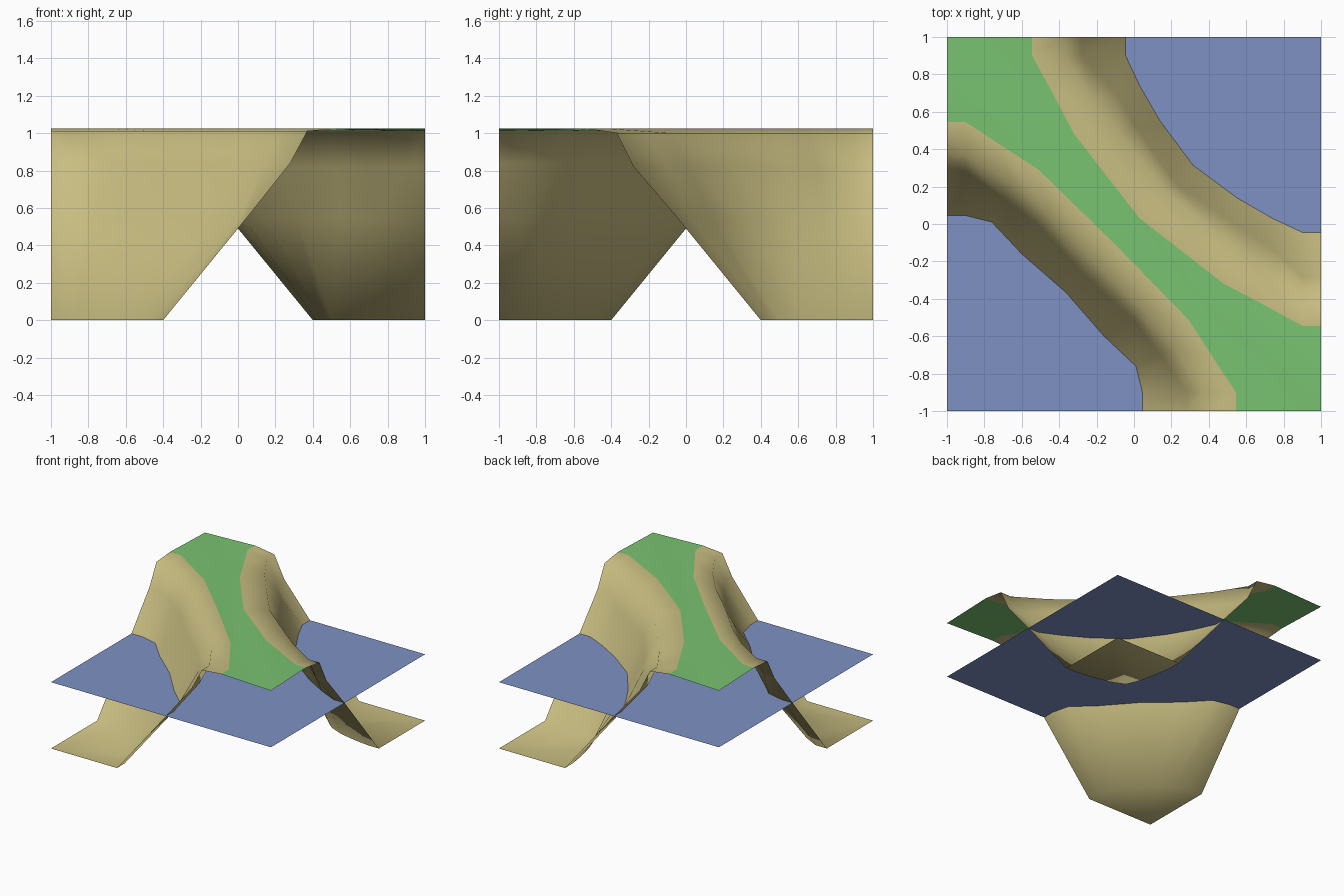
import bpy
import bmesh

cube = bpy.data.objects.get("Cube")
if cube:
    bpy.data.objects.remove(cube, do_unlink=True)


def material(name, rgb):
    mat = bpy.data.materials.new(name)
    mat.use_nodes = True
    mat.diffuse_color = (*rgb, 1)
    mat.node_tree.nodes["Principled BSDF"].inputs["Base Color"].default_value = (*rgb, 1)
    return mat


sand = material("sand", (0.58, 0.51, 0.22))
grass = material("grass", (0.19, 0.54, 0.165))
water = material("water", (0.205, 0.285, 0.545))


def add_object(name, bm, materials):
    mesh = bpy.data.meshes.new(name)
    bm.to_mesh(mesh)
    bm.free()
    for mat in materials:
        mesh.materials.append(mat)
    obj = bpy.data.objects.new(name, mesh)
    bpy.context.collection.objects.link(obj)
    return obj


# Height lines of the ridge, each from the map edge to the diagonal
WATER_LEVEL = 0.545
near_side = [
    ("corner", 0, [(-1, -1)] * 5),
    ("foot", 0, [(-.4, -1), (-.4, -.9), (-.46, -.78), (-.53, -.68), (-.6, -.6)]),
    ("shore", WATER_LEVEL, [(.045, -1), (.045, -.9), (.01, -.76), (-.16, -.6), (-.365, -.365)]),
    ("slope", .84, [(.28, -1), (.28, -.9), (.14, -.7), (0, -.52), (-.27, -.27)]),
    ("lip", 1.01, [(.37, -1), (.37, -.9), (.22, -.66), (.05, -.46), (-.21, -.21)]),
    ("grass_edge", 1.025, [(.545, -1), (.545, -.9), (.42, -.71), (.29, -.51), (-.105, -.105)]),
    ("crest", 1.01, [(1, -1), (.9, -.9), (.65, -.65), (.38, -.42), (-.03, -.03)]),
]
far_side = [
    ("grass_edge", 1.025, [(1, -.545), (.9, -.545), (.69, -.43), (.48, -.32), (.03, .03)]),
    ("lip", 1.0, [(1, -.37), (.9, -.37), (.66, -.22), (.48, -.08), (.17, .17)]),
    ("slope", .82, [(1, -.28), (.9, -.28), (.7, -.1), (.52, .01), (.22, .22)]),
    ("shore", WATER_LEVEL, [(1, -.045), (.9, -.045), (.74, .03), (.55, .14), (.315, .315)]),
    ("foot", 0, [(1, .4), (.9, .4), (.76, .42), (.62, .45), (.5, .5)]),
    ("corner", 0, [(1, 1)] * 5),
]

# Terrain: strips between height lines, mirrored over the diagonal
bm = bmesh.new()
rows = []
for name, z, half in near_side + far_side:
    path = half + [(y, x) for x, y in reversed(half[:-1])]
    rows.append((name, [bm.verts.new((x, y, z)) for x, y in path]))

for (name_a, a), (name_b, b) in zip(rows, rows[1:]):
    for i in range(len(a) - 1):
        face = bm.faces.new((a[i], b[i], b[i + 1], a[i + 1]))
        face.smooth = True
        face.material_index = int("crest" in (name_a, name_b))

bmesh.ops.remove_doubles(bm, verts=bm.verts, dist=0.0001)
bm.normal_update()
for face in bm.faces:
    if face.normal.z < 0:
        face.normal_flip()
add_object("terrain", bm, [sand, grass])

# Flat water sheet through the whole map
bm = bmesh.new()
bmesh.ops.create_grid(bm, x_segments=1, y_segments=1, size=1)
bmesh.ops.translate(bm, verts=bm.verts, vec=(0, 0, WATER_LEVEL))
add_object("water_surface", bm, [water])
